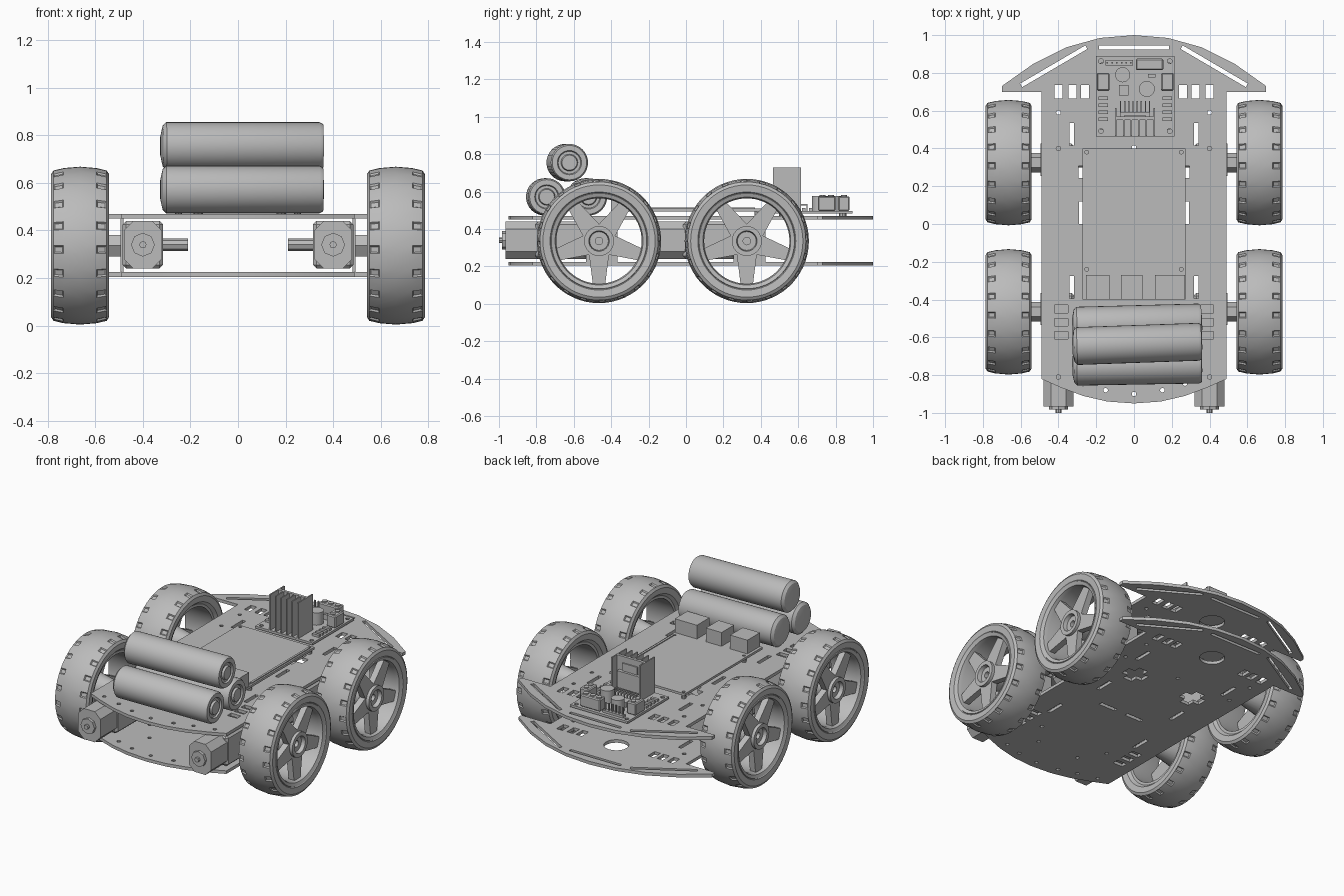
import bpy, bmesh, math
from math import pi, sin, cos, radians
from mathutils import Matrix, Vector

if "Cube" in bpy.data.objects:
    bpy.data.objects.remove(bpy.data.objects["Cube"])

grey = bpy.data.materials.new("plain_grey")
grey.use_nodes = True
colour = (0.5, 0.5, 0.5, 1)
grey.diffuse_color = colour
grey.node_tree.nodes["Principled BSDF"].inputs["Base Color"].default_value = colour
made = []


def add(name, mesh, loc=(0, 0, 0)):
    mesh.materials.clear()
    mesh.materials.append(grey)
    ob = bpy.data.objects.new(name, mesh)
    ob.location = loc
    bpy.context.collection.objects.link(ob)
    made.append(ob)
    return ob


def finish(name, bm, loc=(0, 0, 0)):
    bmesh.ops.recalc_face_normals(bm, faces=bm.faces)
    mesh = bpy.data.meshes.new(name)
    bm.to_mesh(mesh)
    bm.free()
    return add(name, mesh, loc)


def box(name, x0, x1, y0, y1, z0, z1, bevel=0):
    bm = bmesh.new()
    bmesh.ops.create_cube(bm, size=1)
    for v in bm.verts:
        v.co = Vector((x0 + (v.co.x + .5) * (x1 - x0), y0 + (v.co.y + .5) * (y1 - y0),
                       z0 + (v.co.z + .5) * (z1 - z0)))
    if bevel:
        bmesh.ops.bevel(bm, geom=bm.edges[:], offset=bevel, segments=1, affect='EDGES')
    return finish(name, bm)


def tube(name, r, length, loc, axis='Z', sides=20):
    bm = bmesh.new()
    bmesh.ops.create_cone(bm, cap_ends=True, segments=sides, radius1=r, radius2=r, depth=length)
    turn = {'X': Matrix.Rotation(pi / 2, 4, 'Y'), 'Y': Matrix.Rotation(pi / 2, 4, 'X'),
            'Z': Matrix.Identity(4)}[axis]
    bm.transform(turn)
    return finish(name, bm, loc)


def lathe(name, profile, sides, loc, closed=True, grooves=()):
    """Spin (x, radius) points around the x axis."""
    bm = bmesh.new()
    rings = [[bm.verts.new((x, r * cos(2 * pi * i / sides), r * sin(2 * pi * i / sides)))
              for i in range(sides)] for x, r in profile]
    cut = []
    for k in range(len(rings) if closed else len(rings) - 1):
        a, b = rings[k], rings[(k + 1) % len(rings)]
        for i in range(sides):
            j = (i + 1) % sides
            f = bm.faces.new((a[i], a[j], b[j], b[i]))
            if k in grooves and i % 3 == 0:
                cut.append(f)
    if not closed:
        bm.faces.new(rings[0])
        bm.faces.new(rings[-1])
    bmesh.ops.recalc_face_normals(bm, faces=bm.faces)
    if cut:
        bmesh.ops.inset_individual(bm, faces=cut, thickness=.008, depth=-.007)
    return finish(name, bm, loc)


def rect(x, y, w, h, turn=0):
    c, s = cos(turn), sin(turn)
    return [(x + u * w / 2 * c - v * h / 2 * s, y + u * w / 2 * s + v * h / 2 * c)
            for u, v in ((-1, -1), (1, -1), (1, 1), (-1, 1))]


def disc(x, y, r, n=10):
    return [(x + r * cos(2 * pi * i / n), y + r * sin(2 * pi * i / n)) for i in range(n)]


def cross(x, y, a, b):
    q = [(a, -b), (a, b), (b, b)]
    return [(x + u * cos(t) - v * sin(t), y + u * sin(t) + v * cos(t))
            for t in (0, pi / 2, pi, 3 * pi / 2) for u, v in q]


def sheet(name, loops, z0, z1):
    """Flat board: first loop is the outline, the rest are holes."""
    cu = bpy.data.curves.new(name, 'CURVE')
    cu.dimensions, cu.fill_mode, cu.extrude = '2D', 'BOTH', (z1 - z0) / 2
    for loop in loops:
        sp = cu.splines.new('POLY')
        sp.points.add(len(loop) - 1)
        for p, (x, y) in zip(sp.points, loop):
            p.co = (x, y, 0, 1)
        sp.use_cyclic_u = True
    tmp = bpy.data.objects.new(name + "_curve", cu)
    bpy.context.collection.objects.link(tmp)
    mesh = bpy.data.meshes.new_from_object(tmp.evaluated_get(bpy.context.evaluated_depsgraph_get()))
    bpy.data.objects.remove(tmp)
    return add(name, mesh, (0, 0, (z0 + z1) / 2))


# Chassis plates
half = [(0, -.95), (.14, -.94), (.27, -.91), (.39, -.865), (.49, -.82), (.49, .7), (.7, .7),
        (.7, .73), (.53, .85), (.36, .935), (.18, .985), (0, 1)]
outline = half + [(-x, y) for x, y in half[-2:0:-1]]
holes = [disc(0, .72, .075, 24), rect(0, .935, .37, .02), disc(0, -.9, .012), disc(0, .405, .012)]
for s in (-1, 1):
    holes += [rect(s * x, .7, .042, .07) for x in (.26, .325, .4)]
    holes += [rect(s * .33, y, .024, .12) for y in (.475, -.335)]
    holes += [rect(s * .385, y, .07, .04) for y in (-.45, -.52, -.59)]
    holes += [disc(s * x, y, .012) for x, y in
              ((.15, -.88), (.27, -.845), (.4, -.81), (.4, .59), (.4, .4), (.15, -.7), (.25, -.55))]
    holes += [rect(s * .425, .835, .4, .022, -s * .53), cross(s * .22, .275, .075, .032),
              rect(s * .28, .06, .024, .12), rect(s * .1, -.12, .12, .024)]
for name, z in (("lower_plate", .205), ("upper_plate", .45)):
    sheet(name, [outline] + holes, z, z + .02)

# Wheels and gear motors, one per corner
tyre = [(.118, .262), (.122, .3), (.112, .316), (.07, .326), (0, .332), (-.07, .326),
        (-.112, .316), (-.122, .3), (-.118, .262), (-.1, .245), (.1, .245)]
rim = [(.105, .262), (.118, .255), (.11, .235), (.085, .228), (-.1, .228), (-.1, .25)]
hub = [(.11, .08), (.11, .055), (.085, .05), (.085, .02), (-.12, .02), (-.12, .05), (.04, .08)]
for s, side in ((-1, "right"), (1, "left")):
    for end, y in (("front", -.465), ("rear", .325)):
        tag = f"{end}_{side}_"
        at = (s * .664, y, .336)
        lathe(tag + "tyre", [(s * x, r) for x, r in tyre], 60, at, grooves=(2, 5))
        lathe(tag + "rim", [(s * x, r) for x, r in rim], 60, at)
        lathe(tag + "hub", [(s * x, r) for x, r in hub], 24, at)
        bm = bmesh.new()
        for i in range(5):
            m = Matrix.Rotation(2 * pi * i / 5 - pi / 2, 4, 'X')
            vs = [bm.verts.new(m @ Vector((s * x, w * h, r)))
                  for r, w, h in ((.06, .055, 1), (.06, .055, -1), (.238, .032, -1), (.238, .032, 1))
                  for x in (.05, .09)]
            bmesh.ops.convex_hull(bm, input=vs)
        bm.transform(Matrix.Rotation(-pi / 2, 4, 'X'))
        finish(tag + "spokes", bm, at)

        tube(tag + "axle", .052, .08, (s * .52, y, .336), 'X', 6)
        tube(tag + "inner_shaft", .026, .12, (s * .27, y, .34), 'X', 8)
        box(tag + "gearbox", *sorted((s * .315, s * .485)), y - .34, y + .1, .24, .44, .015)
        box(tag + "motor_bracket", *sorted((s * .482, s * .495)), y - .07, y + .1, .225, .45)
        # Motor can with a flattened six-sided section
        bm = bmesh.new()
        section = [(-.08, -.06), (-.04, -.1), (.04, -.1), (.08, -.06),
                   (.08, .06), (.04, .1), (-.04, .1), (-.08, .06)]
        face = bm.faces.new([bm.verts.new((u, 0, v)) for u, v in section])
        ext = bmesh.ops.extrude_face_region(bm, geom=[face])
        bmesh.ops.translate(bm, vec=(0, .2, 0),
                            verts=[v for v in ext["geom"] if isinstance(v, bmesh.types.BMVert)])
        finish(tag + "motor_can", bm, (s * .4, y - .5, .34))
        tube(tag + "motor_cap", .05, .02, (s * .4, y - .508, .34), 'Y', 8)
        tube(tag + "motor_pin", .015, .03, (s * .4, y - .52, .34), 'Y', 8)

# Stacked battery cells
cell = [(-.345, .04), (-.335, .085), (-.32, .1), (.325, .1), (.34, .092), (.34, .065),
        (.33, .06), (.33, .045), (.343, .04)]
for i, (y, z, yaw) in enumerate(((-.75, .572, 1), (-.53, .572, 1.5), (-.635, .755, 2))):
    ob = lathe(f"battery_cell_{i + 1}", cell, 32, (.018, y, z), closed=False)
    ob.rotation_euler.z = radians(yaw)

# Controller board with its sockets
sheet("controller_board", [rect(0, 0, .545, .8)] +
      [disc(sx * .25, y, .01) for sx in (-1, 1) for y in (-.24, .38)], .495, .51)
box("board_header", .248, .262, -.23, .37, .51, .516)
for x0, x1 in ((-.255, -.13), (-.068, .045), (.11, .27)):
    box("board_socket", x0, x1, -.4, -.27, .51, .6)
for sx in (-1, 1):
    for y in (-.24, .38):
        tube("board_spacer", .015, .03, (sx * .25, y, .482), 'Z', 8)

# Motor driver board
sheet("driver_board", [rect(.007, .677, .415, .425)] +
      [disc(.007 + sx * .182, .677 + sy * .185, .013) for sx in (-1, 1) for sy in (-1, 1)], .482, .497)
for sx in (-1, 1):
    for sy in (-1, 1):
        tube("driver_spacer", .02, .015, (.007 + sx * .175, .677 + sy * .16, .475), 'Z', 8)
    for i in range(4):
        y = .555 + i * .037
        box("diode", .007 + sx * .17 - .025, .007 + sx * .17 + .025, y - .009, y + .009, .497, .512)
    box("side_terminal", .007 + sx * .17 - .033, .007 + sx * .17 + .033, .705, .8, .497, .575, .006)
    for y in (.73, .775):
        tube("terminal_screw", .016, .008, (.007 + sx * .17, y, .577), 'Z', 10)
box("rear_terminal", .01, .155, .815, .875, .497, .575, .006)
for x in (.035, .082, .13):
    tube("terminal_screw", .017, .008, (x, .845, .577), 'Z', 10)
for i in range(6):
    box("header_pin", -.145 + i * .025, -.137 + i * .025, .85, .858, .497, .56)
box("pin_strip", -.152, -.005, .84, .868, .497, .512)
for x, y, r in ((-.06, .79, .04), (.068, .715, .042)):
    tube("capacitor", r, .08, (x, y, .537), 'Z', 20)
box("regulator", -.08, -.03, .68, .735, .497, .53)
box("jumper", .075, .115, .775, .795, .497, .53)

# Heat sink with fins, power chip and its legs
box("sink_back", -.1, .11, .55, .568, .497, .73)
for i in range(6):
    x = -.1 + i * .0405
    box("sink_fin", x, x + .008, .465, .615 if i in (0, 5) else .55, .497, .73)
box("power_chip", -.075, .085, .568, .592, .53, .64)
box("chip_tab", -.05, .06, .568, .576, .64, .69)
for i in range(8):
    x = -.075 + i * .022
    box("chip_leg", x, x + .007, .585, .65, .525, .533)
    box("chip_leg_foot", x, x + .007, .643, .65, .497, .533)

# Smooth the round parts, keep the corners crisp
bpy.ops.object.select_all(action='DESELECT')
for ob in made:
    ob.select_set(True)
bpy.context.view_layer.objects.active = made[0]
bpy.ops.object.shade_smooth_by_angle(angle=radians(30))
